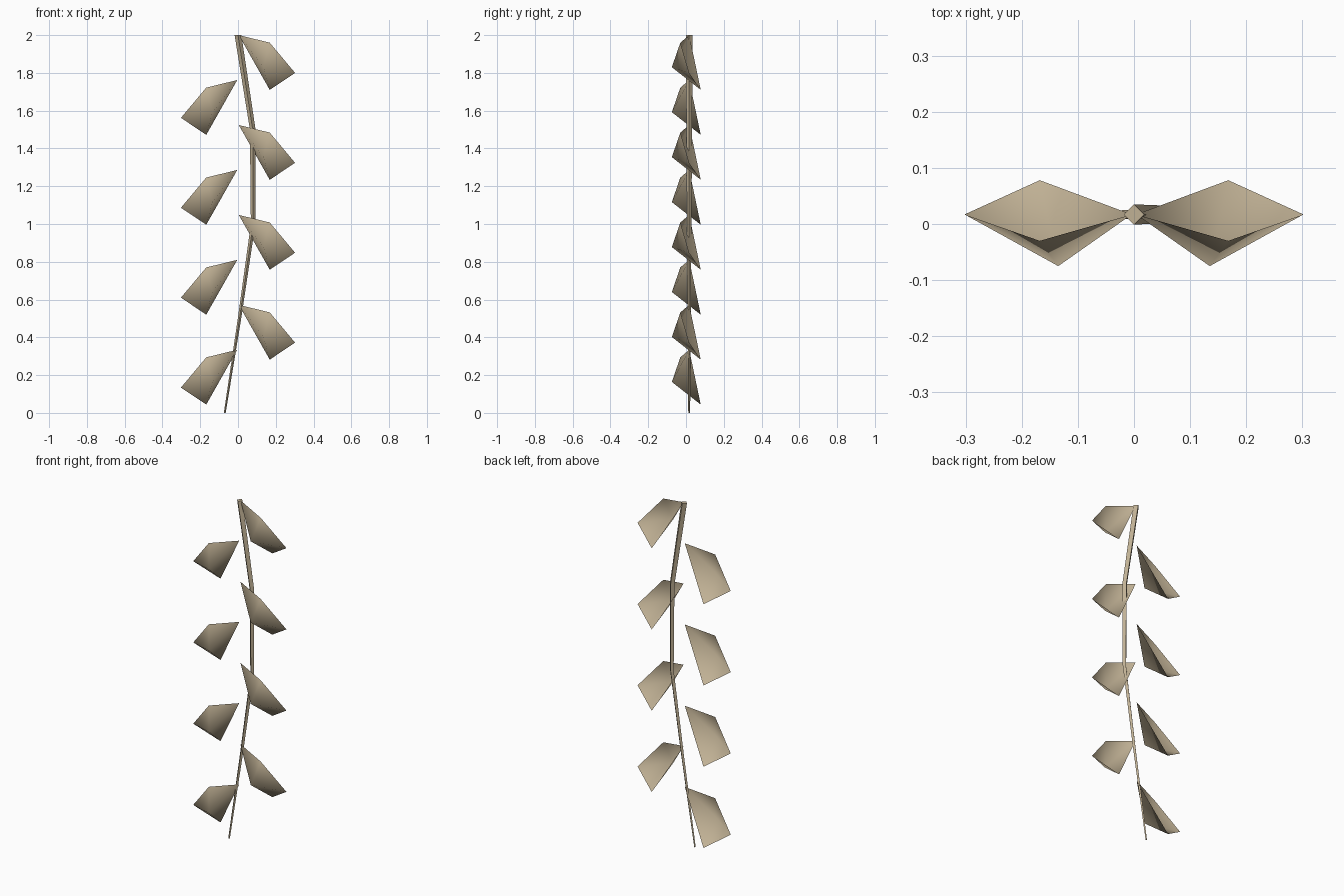
import bpy, bmesh, math
from mathutils import Vector

if "Cube" in bpy.data.objects:
    bpy.data.objects.remove(bpy.data.objects["Cube"])

tan = bpy.data.materials.new("dry_tan")
tan.diffuse_color = (0.53, 0.44, 0.30, 1)
tan.use_nodes = True
tan.node_tree.nodes["Principled BSDF"].inputs["Base Color"].default_value = tan.diffuse_color


def make_object(name, bm, angle):
    bmesh.ops.recalc_face_normals(bm, faces=bm.faces)
    mesh = bpy.data.meshes.new(name)
    bm.to_mesh(mesh)
    bm.free()
    mesh.materials.append(tan)
    ob = bpy.data.objects.new(name, mesh)
    bpy.context.collection.objects.link(ob)
    bpy.ops.object.select_all(action='DESELECT')
    ob.select_set(True)
    bpy.context.view_layer.objects.active = ob
    bpy.ops.object.shade_smooth_by_angle(angle=math.radians(angle))
    return ob


# Tapering four-sided stem: (x, z, radius) at each ring
Y = 0.017
path = [(-0.07, 0, 0.005), (0.008, 0.5, 0.009), (0.08, 1.0, 0.012),
        (0.078, 1.5, 0.015), (0.0, 2.0, 0.018)]
bm = bmesh.new()
rings = []
for x, z, r in path:
    rings.append([bm.verts.new((x + r * math.cos(a), Y + r * math.sin(a), z))
                  for a in (i * math.pi / 2 for i in range(4))])
for low, high in zip(rings, rings[1:]):
    for i in range(4):
        j = (i + 1) % 4
        bm.faces.new((low[i], low[j], high[j], high[i]))
bm.faces.new(rings[0][::-1])
bm.faces.new(rings[-1])
make_object("stem", bm, 40)


# Cupped leaf: four triangles around a raised middle point
def leaf(name, side, top):
    outline = [(0.004, Y, 0), (0.168, -0.03, -0.04),
               (0.302, Y, -0.20), (0.168, 0.078, -0.29)]
    bm = bmesh.new()
    place = lambda p: bm.verts.new(Vector((side * p[0], p[1], top + p[2])))
    rim = [place(p) for p in outline]
    middle = place((0.135, -0.075, -0.17))
    for i in range(4):
        tri = (rim[i], middle, rim[(i + 1) % 4])
        bm.faces.new(tri if side > 0 else tri[::-1])
    # face the bulging side forward
    make_object(name, bm, 180)


# Leaves alternate right and left down the stem
for i in range(8):
    side = 1 if i % 2 == 0 else -1
    leaf(f"leaf_{i + 1}", side, 2.0 - 0.238 * i)
